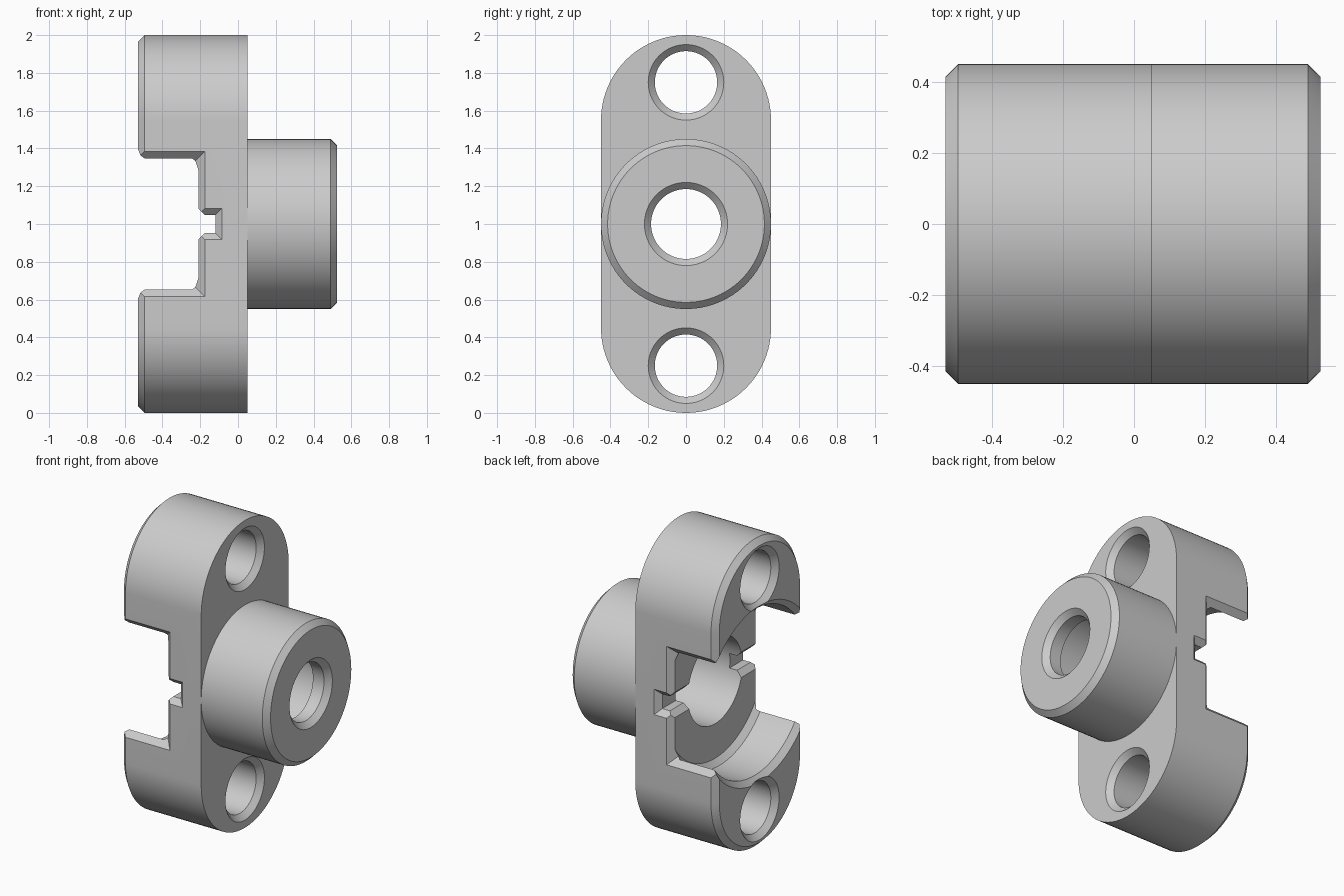
import bpy, bmesh
from math import sin, cos, pi

if "Cube" in bpy.data.objects:
    bpy.data.objects.remove(bpy.data.objects["Cube"])

SEG = 96          # sides of the round parts
MID = 1.0         # height of the main axis
R = 0.45          # outer radius of body and boss
C = 0.035         # chamfer size

grey = bpy.data.materials.new("plain grey")
grey.use_nodes = True
grey.diffuse_color = (0.6, 0.6, 0.6, 1)
grey.node_tree.nodes["Principled BSDF"].inputs["Base Color"].default_value = (0.6, 0.6, 0.6, 1)


def loft(name, rings, closed=False):
    """Skin matching rings of points; cap the ends unless the rings form a loop."""
    bm = bmesh.new()
    loops = [[bm.verts.new(p) for p in ring] for ring in rings]
    pairs = list(zip(loops, loops[1:]))
    if closed:
        pairs.append((loops[-1], loops[0]))
    else:
        bm.faces.new(loops[0])
        bm.faces.new(loops[-1])
    for a, b in pairs:
        for i in range(len(a)):
            j = (i + 1) % len(a)
            bm.faces.new((a[i], a[j], b[j], b[i]))
    bmesh.ops.recalc_face_normals(bm, faces=bm.faces)
    mesh = bpy.data.meshes.new(name)
    bm.to_mesh(mesh)
    bm.free()
    mesh.materials.append(grey)
    obj = bpy.data.objects.new(name, mesh)
    bpy.context.collection.objects.link(obj)
    return obj


def circle(x, r, z):
    return [(x, r * cos(2 * pi * i / SEG), z + r * sin(2 * pi * i / SEG)) for i in range(SEG)]


def revolve(name, profile, z=MID, closed=False):
    return loft(name, [circle(x, r, z) for x, r in profile], closed)


def stadium(x, r):
    """Upright slot outline with round ends."""
    half = SEG // 2
    top = [(x, r * cos(pi * i / half), 2 - R + r * sin(pi * i / half)) for i in range(half + 1)]
    return top + [(x, -y, 2 * MID - z) for _, y, z in top]


def side_flare(name, side, half, floor):
    """Wedge that chamfers the outer side edges of a cut-out."""
    rings = []
    for y in (0.38, 0.5):
        d = y - (R - C)
        h, f = half + d, floor + d
        rings.append([(-0.7, side * y, MID - h), (f, side * y, MID - h),
                      (f, side * y, MID + h), (-0.7, side * y, MID + h)])
    return loft(name, rings)


# Main flange with a chamfered left rim
body = loft("flange_body", [stadium(0.05, R), stadium(-0.53 + C, R), stadium(-0.53, R - C)])

# Round recess with chamfered floor corner and mouth, and the central bore
cutters = [
    revolve("recess_cutter", [(-0.21, 0.505), (-0.245, 0.54), (-0.495, 0.54), (-0.6, 0.645)]),
    revolve("bore_cutter", [(-0.3, 0.28), (0.1, 0.28)]),
]

# Countersunk screw holes
for z in (0.25, 1.75):
    cutters.append(revolve("screw_hole_cutter", [
        (-0.57, 0.24), (-0.53 + C, 0.165), (0.05 - C, 0.165), (0.09, 0.24)], z))

# Cross slot with chamfered lips
h = 0.0475
half_slot = [(-0.12, h), (-0.21 + C, h), (-0.25, h + 0.075)]
slot = half_slot + [(x, -z) for x, z in reversed(half_slot)]
cutters.append(loft("slot_cutter", [[(x, y, MID + z) for x, z in slot] for y in (-0.6, 0.6)]))

# Chamfers where the recess and slot break through the sides
for side in (-1, 1):
    cutters.append(side_flare("recess_side_cutter", side, 0.35, -0.21))
    cutters.append(side_flare("slot_side_cutter", side, h, -0.12))

for cutter in cutters:
    cutter.hide_render = True
    mod = body.modifiers.new(cutter.name, "BOOLEAN")
    mod.operation = "DIFFERENCE"
    mod.solver = "EXACT"
    mod.object = cutter

# Bake the cuts and remove the cutters
bpy.context.view_layer.update()
evaluated = body.evaluated_get(bpy.context.evaluated_depsgraph_get())
cut_mesh = bpy.data.meshes.new_from_object(evaluated)
body.modifiers.clear()
body.data = cut_mesh
for cutter in cutters:
    bpy.data.objects.remove(cutter)

# Hollow boss with chamfered rim and a narrower end hole
boss = revolve("boss", [
    (0.05, R), (0.525 - C, R), (0.525, R - C), (0.525, 0.22),
    (0.525 - C, 0.185), (0.41, 0.185), (0.41, 0.28), (0.05, 0.28)], closed=True)

# Smooth the round walls, keep the edges crisp
bpy.ops.object.select_all(action="DESELECT")
for obj in (body, boss):
    obj.select_set(True)
bpy.context.view_layer.objects.active = body
bpy.ops.object.shade_smooth_by_angle(angle=pi / 7)
